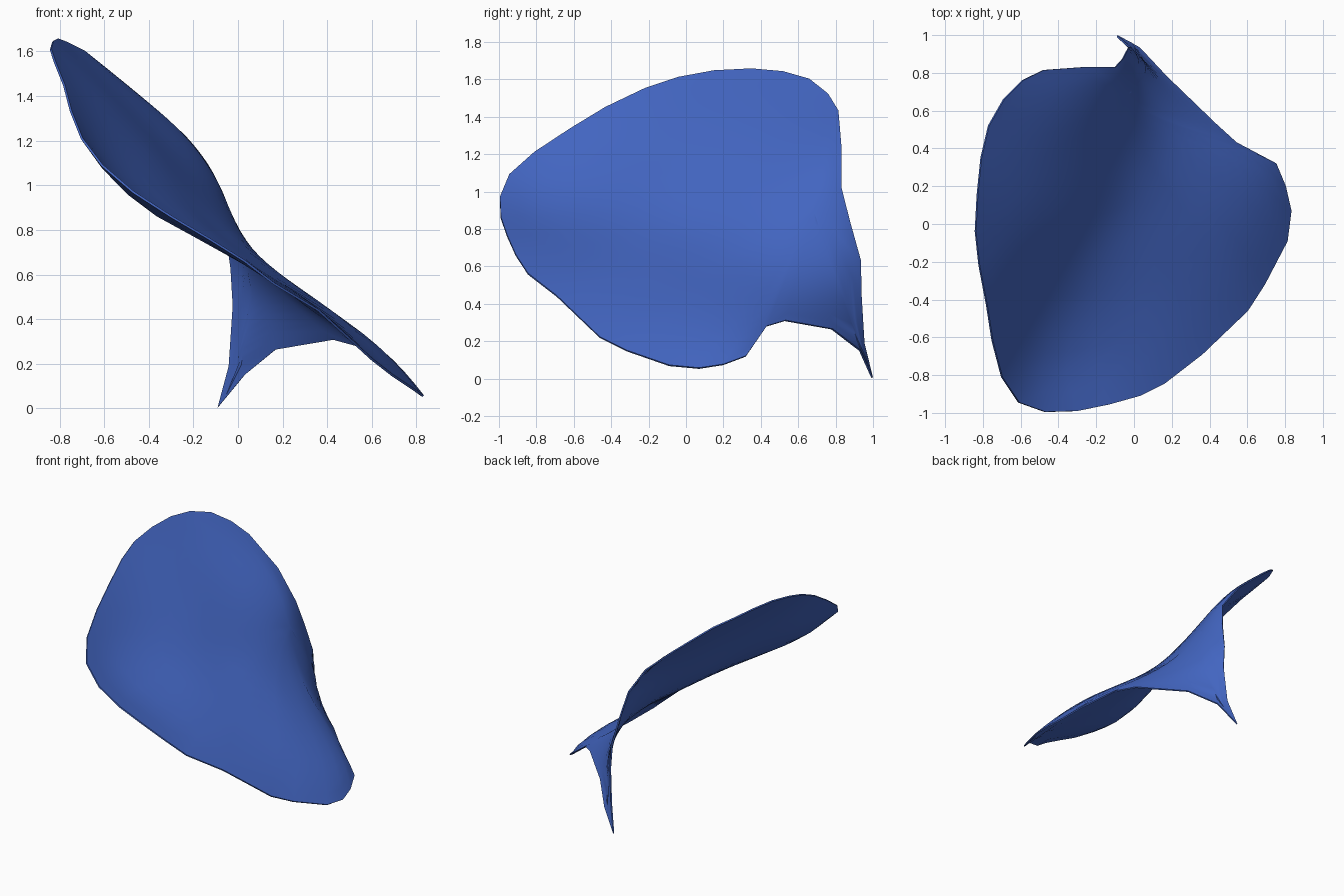
import bpy, bmesh, math

if "Cube" in bpy.data.objects:
    bpy.data.objects.remove(bpy.data.objects["Cube"])

# Outline of the curved sheet (x, y, z), starting at the tail tip
OUTLINE = [
    (-.09, .995, .005), (-.04, .95, .19), (-.02, .935, .46), (-.03, .933, .63),
    (-.06, .875, .84), (-.10, .83, 1.02), (-.25, .832, 1.23), (-.48, .815, 1.43),
    (-.59, .76, 1.52), (-.69, .66, 1.60), (-.77, .52, 1.64), (-.81, .35, 1.655),
    (-.83, .15, 1.645), (-.84, -.04, 1.61), (-.82, -.22, 1.55), (-.78, -.43, 1.45),
    (-.75, -.62, 1.335), (-.70, -.81, 1.21), (-.61, -.945, 1.09), (-.47, -.995, .97),
    (-.30, -.99, .86), (-.13, -.955, .76), (.03, -.91, .66), (.16, -.845, .56),
    (.36, -.69, .44), (.60, -.46, .22), (.69, -.32, .15), (.81, -.09, .07),
    (.83, .07, .055), (.80, .20, .075), (.75, .32, .12), (.54, .43, .28),
    (.43, .53, .31), (.17, .78, .265), (.03, .93, .15)]

# Interior points that shape the bend of the sheet
BEND = [
    (.39, 0, .45), (.165, 0, .60), (-.10, 0, .80), (-.35, 0, 1.09), (-.60, 0, 1.38),
    (.16, -.5, .58), (-.10, -.5, .735), (-.33, -.5, .88), (-.55, -.5, 1.09),
    (-.20, -.8, .78), (-.33, -.8, .845),
    (.17, .4, .60), (-.15, .4, .98), (-.35, .4, 1.22), (.05, .7, .68)]


def kernel(a, b):
    d = (a[0] - b[0]) ** 2 + (a[1] - b[1]) ** 2
    return 0.5 * d * math.log(d) if d > 1e-12 else 0.0


def solve(m, rhs):
    """Gaussian elimination with pivoting."""
    n = len(rhs)
    m = [row + [v] for row, v in zip(m, rhs)]
    for i in range(n):
        p = max(range(i, n), key=lambda r: abs(m[r][i]))
        m[i], m[p] = m[p], m[i]
        for r in range(i + 1, n):
            f = m[r][i] / m[i][i]
            for c in range(i, n + 1):
                m[r][c] -= f * m[i][c]
    out = [0.0] * n
    for i in reversed(range(n)):
        out[i] = (m[i][n] - sum(m[i][c] * out[c] for c in range(i + 1, n))) / m[i][i]
    return out


# Thin-plate surface x = f(y, z) through the points
points = OUTLINE + BEND
sites = [(p[1], p[2]) for p in points]
count = len(sites)
matrix = [[kernel(a, b) + (0.001 if i == j else 0) for j, b in enumerate(sites)]
          + [1.0, a[0], a[1]] for i, a in enumerate(sites)]
matrix += [[1.0] * count + [0.0] * 3,
           [s[0] for s in sites] + [0.0] * 3,
           [s[1] for s in sites] + [0.0] * 3]
weights = solve(matrix, [p[0] for p in points] + [0.0] * 3)


def surface_x(y, z):
    bent = sum(w * kernel((y, z), s) for w, s in zip(weights, sites))
    return bent + weights[count] + weights[count + 1] * y + weights[count + 2] * z


# Sheet: rings shrinking from the outline towards a hub
HUB = (.68, .90)
RINGS = 16
bm = bmesh.new()
rings = []
for k in range(RINGS):
    t = 1 - k / RINGS
    ring = []
    for px, py, pz in OUTLINE:
        y = HUB[0] + (py - HUB[0]) * t
        z = HUB[1] + (pz - HUB[1]) * t
        ring.append(bm.verts.new((px if k == 0 else surface_x(y, z), y, z)))
    rings.append(ring)
hub = bm.verts.new((surface_x(*HUB), *HUB))
n = len(OUTLINE)
for k in range(RINGS):
    for i in range(n):
        j = (i + 1) % n
        if k < RINGS - 1:
            bm.faces.new((rings[k][i], rings[k][j], rings[k + 1][j], rings[k + 1][i]))
        else:
            bm.faces.new((rings[k][i], rings[k][j], hub))
mesh = bpy.data.meshes.new("curved_sheet")
bm.to_mesh(mesh)
bm.free()
sheet = bpy.data.objects.new("curved_sheet", mesh)
bpy.context.collection.objects.link(sheet)

blue = bpy.data.materials.new("blue")
blue.diffuse_color = (0.055, 0.13, 0.53, 1)
blue.use_nodes = True
blue.node_tree.nodes["Principled BSDF"].inputs["Base Color"].default_value = blue.diffuse_color
mesh.materials.append(blue)

# Thin shell with a crisp rim
shell = sheet.modifiers.new("thickness", 'SOLIDIFY')
shell.thickness = 0.01
shell.offset = 0
bpy.context.view_layer.objects.active = sheet
sheet.select_set(True)
bpy.ops.object.modifier_apply(modifier="thickness")
bpy.ops.object.shade_smooth_by_angle(angle=math.radians(40))
